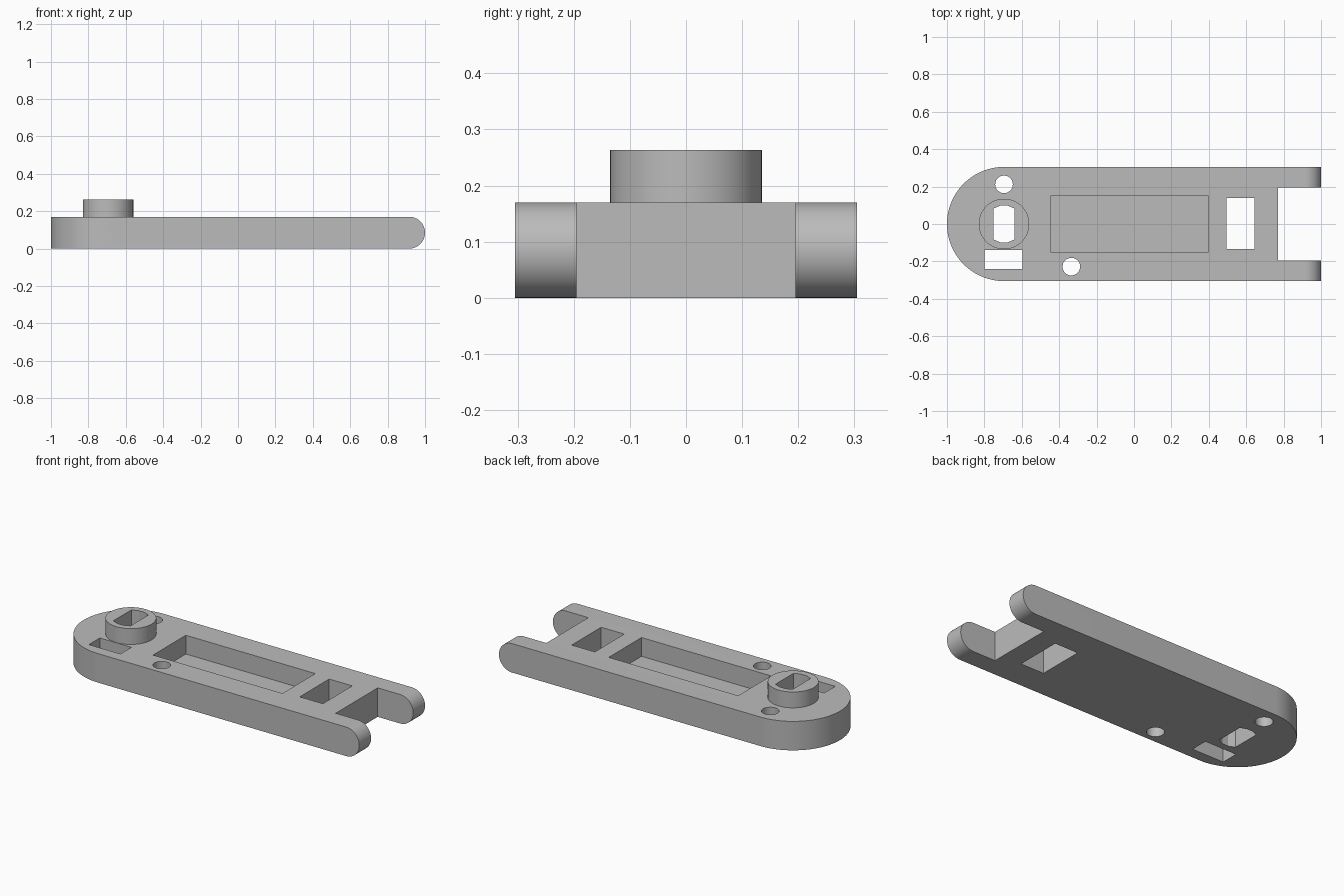
import bpy, bmesh
from math import pi, sin, cos, radians
from mathutils import Matrix

if "Cube" in bpy.data.objects:
    bpy.data.objects.remove(bpy.data.objects["Cube"])

HALF_W, THICK, BOSS_TOP = 0.305, 0.17, 0.263
PIVOT_X = -1 + HALF_W
MID_Z = THICK / 2

grey = bpy.data.materials.new("plain_grey")
grey.use_nodes = True
colour = (0.5, 0.5, 0.5, 1)
grey.diffuse_color = colour
grey.node_tree.nodes["Principled BSDF"].inputs["Base Color"].default_value = colour


def arc(cx, cy, r, a0, a1, n):
    """Points on an arc, angles in degrees."""
    steps = [radians(a0 + (a1 - a0) * i / n) for i in range(n + 1)]
    return [(cx + r * cos(a), cy + r * sin(a)) for a in steps]


def prism(name, points, low, high, sideways=False):
    """Extrude an outline along z, or an x-z outline along y."""
    bm = bmesh.new()
    face = bm.faces.new([bm.verts.new((x, y, low)) for x, y in points])
    top = bmesh.ops.extrude_face_region(bm, geom=[face])["geom"]
    bmesh.ops.translate(bm, vec=(0, 0, high - low),
                        verts=[v for v in top if isinstance(v, bmesh.types.BMVert)])
    if sideways:
        for v in bm.verts:
            v.co = (v.co.x, v.co.z, v.co.y)
    bmesh.ops.recalc_face_normals(bm, faces=bm.faces)
    mesh = bpy.data.meshes.new(name)
    bm.to_mesh(mesh)
    bm.free()
    mesh.materials.append(grey)
    obj = bpy.data.objects.new(name, mesh)
    bpy.context.collection.objects.link(obj)
    return obj


def rect(x0, x1, y0, y1):
    return [(x0, y0), (x1, y0), (x1, y1), (x0, y1)]


def circle(cx, cy, r, n=48):
    return arc(cx, cy, r, 0, 360, n)[:-1]


def combine(target, tool, operation):
    mod = target.modifiers.new(tool.name, "BOOLEAN")
    mod.operation, mod.solver, mod.object = operation, "EXACT", tool
    bpy.context.view_layer.objects.active = target
    bpy.ops.object.modifier_apply(modifier=mod.name)
    bpy.data.objects.remove(tool)


# Arm: rounded plan outline, crossed with a side outline rounded at the fork
plan = arc(PIVOT_X, 0, HALF_W, 90, 270, 64) + [(1.1, -HALF_W), (1.1, HALF_W)]
arm = prism("link_arm", plan, 0, THICK)
side = arc(1 - MID_Z, MID_Z, MID_Z, -90, 90, 32) + [(-1.1, THICK), (-1.1, 0)]
combine(arm, prism("fork_rounding", side, -0.5, 0.5, True), "INTERSECT")

# Raised boss over the pivot
combine(arm, prism("pivot_boss", circle(PIVOT_X, 0, 0.135, 64), 0.1, BOSS_TOP), "UNION")

# Shaft hole: faceted round ends with two flats
flats = (arc(PIVOT_X, 0, 0.1, 56.25, 123.75, 3)
         + arc(PIVOT_X, 0, 0.1, 236.25, 303.75, 3))
LOW, HIGH = -0.1, 0.4
cuts = [
    prism("shaft_hole", flats, LOW, HIGH),
    prism("fork_gap", rect(0.77, 1.2, -0.195, 0.195), LOW, HIGH),
    prism("tray", rect(-0.445, 0.395, -0.152, 0.152), 0.06, HIGH),
    prism("window", rect(0.495, 0.645, -0.135, 0.138), LOW, HIGH),
    prism("nut_slot", rect(-0.8, -0.595, -0.24, -0.138), LOW, HIGH),
    prism("rear_hole", circle(PIVOT_X, 0.212, 0.047), LOW, HIGH),
    prism("front_hole", circle(-0.335, -0.228, 0.047), LOW, HIGH),
    prism("fork_pin_hole", circle(0.913, MID_Z, 0.036), -0.5, 0.5, True),
    prism("cross_hole", circle(0.572, 0.088, 0.032), -0.5, 0.5, True),
    prism("set_screw_hole", circle(PIVOT_X, MID_Z, 0.057), -0.5, 0, True),
]
for cut in cuts:
    combine(arm, cut, "DIFFERENCE")

# Smooth the curved walls, keep the edges and shaft facets crisp
bpy.ops.object.select_all(action="DESELECT")
arm.select_set(True)
bpy.context.view_layer.objects.active = arm
bpy.ops.object.shade_smooth_by_angle(angle=radians(20))
